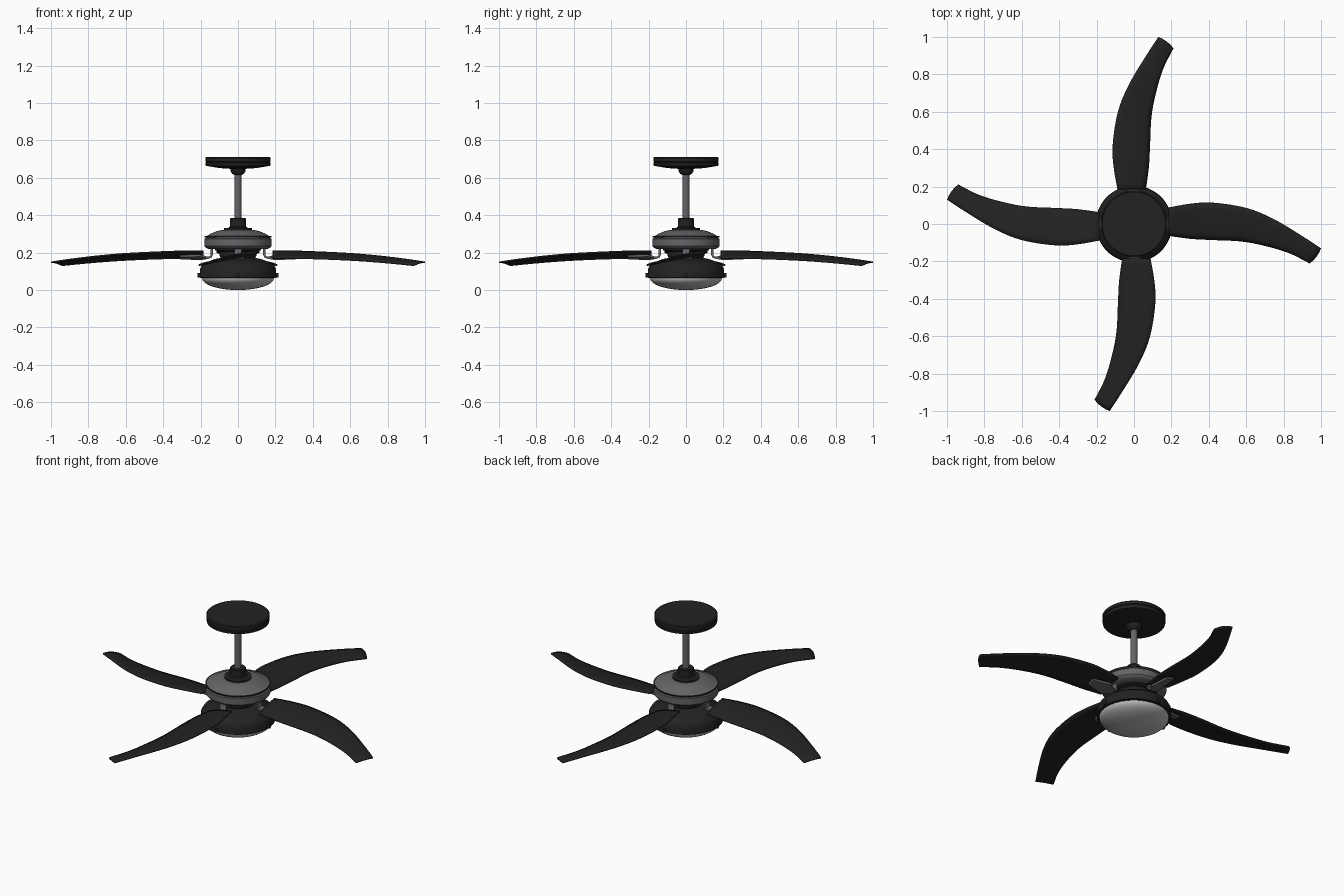
import bpy, bmesh, math
from mathutils import Vector, Matrix

cube = bpy.data.objects.get("Cube")
if cube:
    bpy.data.objects.remove(cube, do_unlink=True)


def material(name, rgb):
    mat = bpy.data.materials.new(name)
    mat.use_nodes = True
    mat.diffuse_color = (*rgb, 1)
    mat.node_tree.nodes["Principled BSDF"].inputs["Base Color"].default_value = (*rgb, 1)
    return mat


BLACK = material("matte_black", (0.016, 0.016, 0.016))
GREY = material("brushed_grey", (0.13, 0.13, 0.14))
GLASS = material("frosted_glass", (0.5, 0.5, 0.5))


def finish(name, bm, mat, angle=35):
    bmesh.ops.recalc_face_normals(bm, faces=bm.faces)
    mesh = bpy.data.meshes.new(name)
    bm.to_mesh(mesh)
    bm.free()
    mesh.materials.append(mat)
    obj = bpy.data.objects.new(name, mesh)
    bpy.context.collection.objects.link(obj)
    bpy.ops.object.select_all(action='DESELECT')
    obj.select_set(True)
    bpy.context.view_layer.objects.active = obj
    bpy.ops.object.shade_smooth_by_angle(angle=math.radians(angle))
    return obj


def lathe(name, profile, mat, steps=64):
    """Spin a (radius, height) profile round the vertical axis."""
    bm = bmesh.new()
    verts = [bm.verts.new((r, 0, z)) for r, z in profile]
    edges = [bm.edges.new(pair) for pair in zip(verts, verts[1:])]
    bmesh.ops.spin(bm, geom=verts + edges, axis=(0, 0, 1), cent=(0, 0, 0),
                   angle=math.tau, steps=steps, use_duplicate=False)
    bmesh.ops.remove_doubles(bm, verts=bm.verts, dist=0.0002)
    return finish(name, bm, mat)


def smooth_points(points, steps):
    """Catmull-Rom curve through the points."""
    pts = [Vector(p) for p in points]
    pts = [2 * pts[0] - pts[1]] + pts + [2 * pts[-1] - pts[-2]]
    out = []
    for a, b, c, d in zip(pts, pts[1:], pts[2:], pts[3:]):
        for i in range(steps):
            t = i / steps
            out.append(b + (c - a) * t / 2 + (a - 2.5 * b + 2 * c - d / 2) * t ** 2
                       + (1.5 * (b - c) + (d - a) / 2) * t ** 3)
    return out + [pts[-2]]


def ring_of_four(obj):
    """Repeat a part at quarter turns."""
    base = obj.name
    obj.name = base + "_1"
    for i in range(1, 4):
        copy = obj.copy()
        copy.name = f"{base}_{i + 1}"
        copy.matrix_world = Matrix.Rotation(i * math.pi / 2, 4, 'Z')
        bpy.context.collection.objects.link(copy)


# Ceiling mount and down rod
lathe("ceiling_canopy", [(0, .71), (.17, .71), (.175, .705), (.175, .688), (.17, .685),
                         (.17, .682), (.175, .679), (.172, .664), (.1, .652), (.04, .648),
                         (0, .648)], BLACK)
lathe("canopy_ball", [(0, .65), (.042, .65), (.04, .635), (.03, .62), (.018, .614), (0, .614)], BLACK)
lathe("down_rod", [(0, .64), (.019, .64), (.019, .36), (0, .36)], GREY, 32)
lathe("rod_coupling", [(0, .384), (.04, .384), (.043, .38), (.043, .34), (.05, .333),
                       (.075, .331), (.075, .318), (0, .318)], BLACK)

# Motor
lathe("motor_housing", [(0, .322), (.08, .322), (.11, .316), (.145, .302), (.165, .29),
                        (.178, .288), (.178, .282), (.172, .28), (.172, .277), (.18, .274),
                        (.18, .236), (.174, .228), (.16, .22), (0, .217)], GREY)
lathe("housing_band", [(.165, .289), (.18, .289), (.18, .284), (.165, .284), (.165, .289)], BLACK)
lathe("motor_base", [(0, .222), (.125, .222), (.122, .212), (.1, .205), (.1, .185),
                     (.085, .16), (0, .16)], BLACK)

# Light kit
lathe("light_kit_bowl", [(0, .172), (.09, .172), (.12, .167), (.165, .15), (.194, .13),
                         (.204, .112), (.205, .066), (.192, .064), (.18, .072), (0, .072)], BLACK)
dome = [(.192 * math.cos(a), .066 - .063 * math.sin(a))
        for a in (i * math.pi / 24 for i in range(13))]
lathe("glass_dome", [(r, z - .003) for r, z in dome], GLASS)

bm = bmesh.new()
bmesh.ops.create_cone(bm, cap_ends=True, segments=16, radius1=.012, radius2=.012, depth=.025,
                      matrix=Matrix.Translation((.203, 0, .078)) @ Matrix.Rotation(math.pi / 2, 4, 'Y'))
ring_of_four(finish("glass_screw", bm, BLACK))

# Blades: a raised edge and a lowered edge, joined by a slightly crowned skin
high_edge = [(.185, .088, .207), (.3, .108, .207), (.42, .114, .203), (.6, .086, .194),
             (.75, .025, .181), (.9, -.065, .163), (1, -.13, .148)]
low_edge = [(.185, -.062, .17), (.3, -.078, .17), (.42, -.085, .168), (.57, -.092, .162),
            (.7, -.116, .154), (.83, -.155, .143), (.94, -.21, .132)]
bm = bmesh.new()
rows = []
ACROSS = 6
for a, b in zip(smooth_points(high_edge, 4), smooth_points(low_edge, 4)):
    row = []
    for i in range(ACROSS + 1):
        t = i / ACROSS
        p = a.lerp(b, t)
        p.z += .006 * math.sin(math.pi * t)
        row.append(bm.verts.new(p))
    rows.append(row)
for i, v in enumerate(rows[-1]):  # gently rounded tip
    v.co += Vector((.006, -.004, 0)) * math.sin(math.pi * i / ACROSS)
for r, s in zip(rows, rows[1:]):
    for i in range(ACROSS):
        bm.faces.new((r[i], s[i], s[i + 1], r[i + 1]))
blade = finish("blade", bm, BLACK)
solid = blade.modifiers.new("thickness", 'SOLIDIFY')
solid.thickness = .008
solid.offset = 0
ring_of_four(blade)

# Blade arms: a strap hooking down from the motor and out under each blade
path = [(.14, .224), (.14, .19), (.147, .176), (.163, .172), (.2, .175), (.31, .176)]
widths = [.02, .02, .02, .022, .04, .022]
bm = bmesh.new()
loops = []
for i, ((x, z), w) in enumerate(zip(path, widths)):
    before, after = Vector(path[max(i - 1, 0)]), Vector(path[min(i + 1, len(path) - 1)])
    d = (after - before).normalized() * .006
    tilt = .24 if i > 3 else 0
    loops.append([bm.verts.new((x - d.y * n, y, z + d.x * n + y * tilt))
                  for y, n in ((-w, -1), (w, -1), (w, 1), (-w, 1))])
for r, s in zip(loops, loops[1:]):
    for i in range(4):
        j = (i + 1) % 4
        bm.faces.new((r[i], r[j], s[j], s[i]))
bm.faces.new(loops[0])
bm.faces.new(loops[-1])
ring_of_four(finish("blade_arm", bm, GREY))
